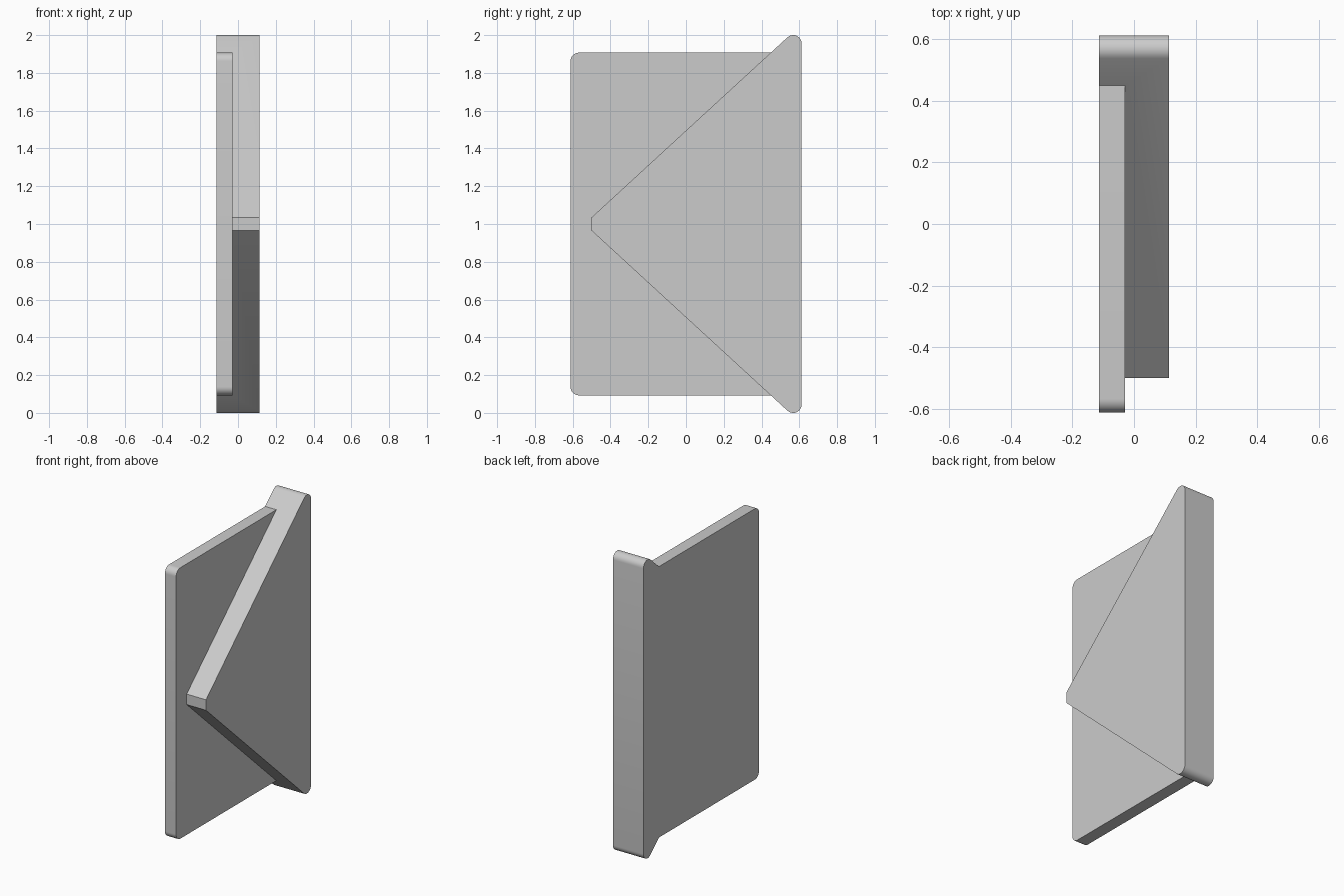
import bpy
import bmesh
from math import radians, tan
from mathutils import Vector

cube = bpy.data.objects.get("Cube")
if cube:
    bpy.data.objects.remove(cube)

grey = bpy.data.materials.new("light grey")
grey.use_nodes = True
colour = (0.6, 0.6, 0.6, 1)
grey.diffuse_color = colour
grey.node_tree.nodes["Principled BSDF"].inputs["Base Color"].default_value = colour


def fillet(before, corner, after, radius, steps=10):
    """Points of an arc that rounds one profile corner."""
    a, p, b = Vector(before), Vector(corner), Vector(after)
    u, v = (a - p).normalized(), (b - p).normalized()
    reach = radius / tan(u.angle(v) / 2)
    centre = p + (u + v).normalized() * (reach**2 + radius**2) ** 0.5
    start = (p + u * reach - centre).normalized()
    end = (p + v * reach - centre).normalized()
    return [centre + start.slerp(end, i / steps).normalized() * radius
            for i in range(steps + 1)]


def slab(name, corners, x0, x1):
    """Extrude a (y, z, radius) profile along x."""
    points = []
    for i, (y, z, r) in enumerate(corners):
        if r:
            points += fillet(corners[i - 1][:2], (y, z), corners[(i + 1) % len(corners)][:2], r)
        else:
            points.append(Vector((y, z)))
    bm = bmesh.new()
    face = bm.faces.new([bm.verts.new((x0, p.x, p.y)) for p in points])
    moved = bmesh.ops.extrude_face_region(bm, geom=[face])["geom"]
    bmesh.ops.translate(bm, vec=(x1 - x0, 0, 0),
                        verts=[g for g in moved if isinstance(g, bmesh.types.BMVert)])
    bmesh.ops.recalc_face_normals(bm, faces=bm.faces)
    mesh = bpy.data.meshes.new(name)
    bm.to_mesh(mesh)
    bm.free()
    mesh.materials.append(grey)
    obj = bpy.data.objects.new(name, mesh)
    bpy.context.collection.objects.link(obj)
    return obj


# Thick triangular wedge with a blunt nose and rounded back tips
wedge = slab("triangular_wedge",
             [(-0.5, 0.965, 0), (0.612, -0.057, 0.0445),
              (0.612, 2.057, 0.0445), (-0.5, 1.035, 0)], -0.113, 0.113)

# Thin rectangular plate with rounded front corners, merged into the wedge
plate = slab("back_plate",
             [(-0.612, 0.093, 0.045), (0.54, 0.093, 0),
              (0.54, 1.907, 0), (-0.612, 1.907, 0.045)], -0.113, -0.03)

union = wedge.modifiers.new("merge plate", "BOOLEAN")
union.operation = "UNION"
union.solver = "EXACT"
union.object = plate
bpy.context.view_layer.objects.active = wedge
wedge.select_set(True)
bpy.ops.object.modifier_apply(modifier=union.name)
bpy.data.objects.remove(plate)
wedge.name = "wedge_and_plate"
bpy.ops.object.shade_smooth_by_angle(angle=radians(30))
